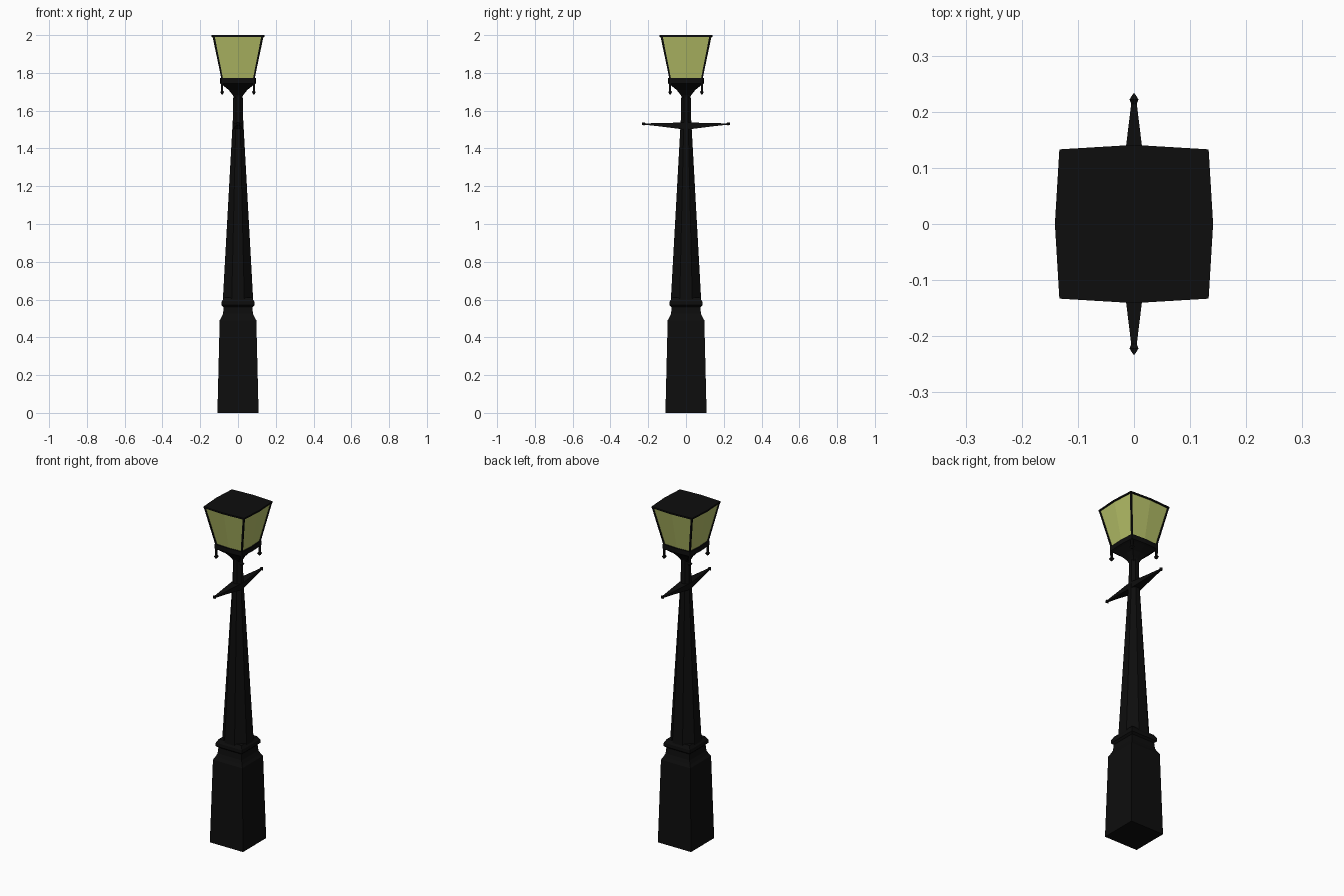
import bpy, bmesh, math
from mathutils import Vector

if "Cube" in bpy.data.objects:
    bpy.data.objects.remove(bpy.data.objects["Cube"])


def material(name, rgb):
    m = bpy.data.materials.new(name)
    m.diffuse_color = (*rgb, 1)
    m.use_nodes = True
    m.node_tree.nodes["Principled BSDF"].inputs["Base Color"].default_value = m.diffuse_color
    return m


iron = material("black_iron", (0.004, 0.004, 0.004))
glow = material("yellow_glass", (0.47, 0.53, 0.14))

# Cross-section outlines, unit size
SQUARE = [(-1, -1), (1, -1), (1, 1), (-1, 1)]
B = 1.06
BOWED = [(-1, -1), (0, -B), (1, -1), (B, 0), (1, 1), (0, B), (-1, 1), (-B, 0)]
OCTAGON = [(math.cos(math.radians(22.5 + 45 * i)), math.sin(math.radians(22.5 + 45 * i)))
           for i in range(8)]


def loft(name, rings, mat=iron):
    """Skin a list of point rings into a closed, flat-shaded solid."""
    bm = bmesh.new()
    rows = [[bm.verts.new(p) for p in ring] for ring in rings]
    n = len(rows[0])
    for a, b in zip(rows, rows[1:]):
        for i in range(n):
            j = (i + 1) % n
            bm.faces.new((a[i], a[j], b[j], b[i]))
    bm.faces.new(rows[0][::-1])
    bm.faces.new(rows[-1])
    bmesh.ops.recalc_face_normals(bm, faces=bm.faces)
    me = bpy.data.meshes.new(name)
    bm.to_mesh(me)
    bm.free()
    me.materials.append(mat)
    ob = bpy.data.objects.new(name, me)
    bpy.context.collection.objects.link(ob)
    return ob


def tower(name, outline, profile, mat=iron, at=(0, 0)):
    """Stack an outline along z using (half size, height) pairs."""
    return loft(name, [[(at[0] + x * r, at[1] + y * r, z) for x, y in outline]
                       for r, z in profile], mat)


# Square pedestal with necked collar
tower("pedestal", SQUARE, [(0.109, 0), (0.097, 0.49), (0.088, 0.505), (0.079, 0.525),
                           (0.076, 0.56), (0.087, 0.57), (0.086, 0.59), (0.074, 0.61)])

# Tapered eight-sided shaft
tower("shaft", OCTAGON, [(0.088, 0.58), (0.03, 1.55), (0.027, 1.675)])

# Ladder bar: (y, half width, bottom z, top z), mirrored along y
half = [(0, 0.03, 1.499, 1.537), (0.07, 0.022, 1.508, 1.536), (0.14, 0.014, 1.517, 1.534),
        (0.214, 0.005, 1.525, 1.533), (0.222, 0.008, 1.521, 1.539), (0.233, 0.001, 1.526, 1.536)]
stations = [(-y, w, b, t) for y, w, b, t in half[:0:-1]] + half
loft("ladder_bar", [[(-w, y, b), (w, y, b), (w, y, t), (-w, y, t)] for y, w, b, t in stations])

# Lantern: cradle, glass and lid
tower("lantern_cradle", BOWED, [(0.019, 1.666), (0.027, 1.684), (0.047, 1.71), (0.08, 1.738),
                                (0.09, 1.744), (0.09, 1.772)])
tower("lantern_glass", BOWED, [(0.083, 1.77), (0.128, 1.995)], glow)
tower("lantern_lid", BOWED, [(0.133, 1.991), (0.133, 2.0)])

# Corner posts and little feet under the cradle
for sx, sy in SQUARE:
    t = 0.0045
    loft("lantern_corner_post", [[(sx * r + x * t, sy * r + y * t, z) for x, y in SQUARE]
                                 for r, z in ((0.084, 1.77), (0.1285, 1.997))])
    tower("cradle_foot", SQUARE, [(0.006, 1.75), (0.005, 1.706), (0.01, 1.698),
                                  (0.004, 1.686)], at=(sx * 0.084, sy * 0.084))
